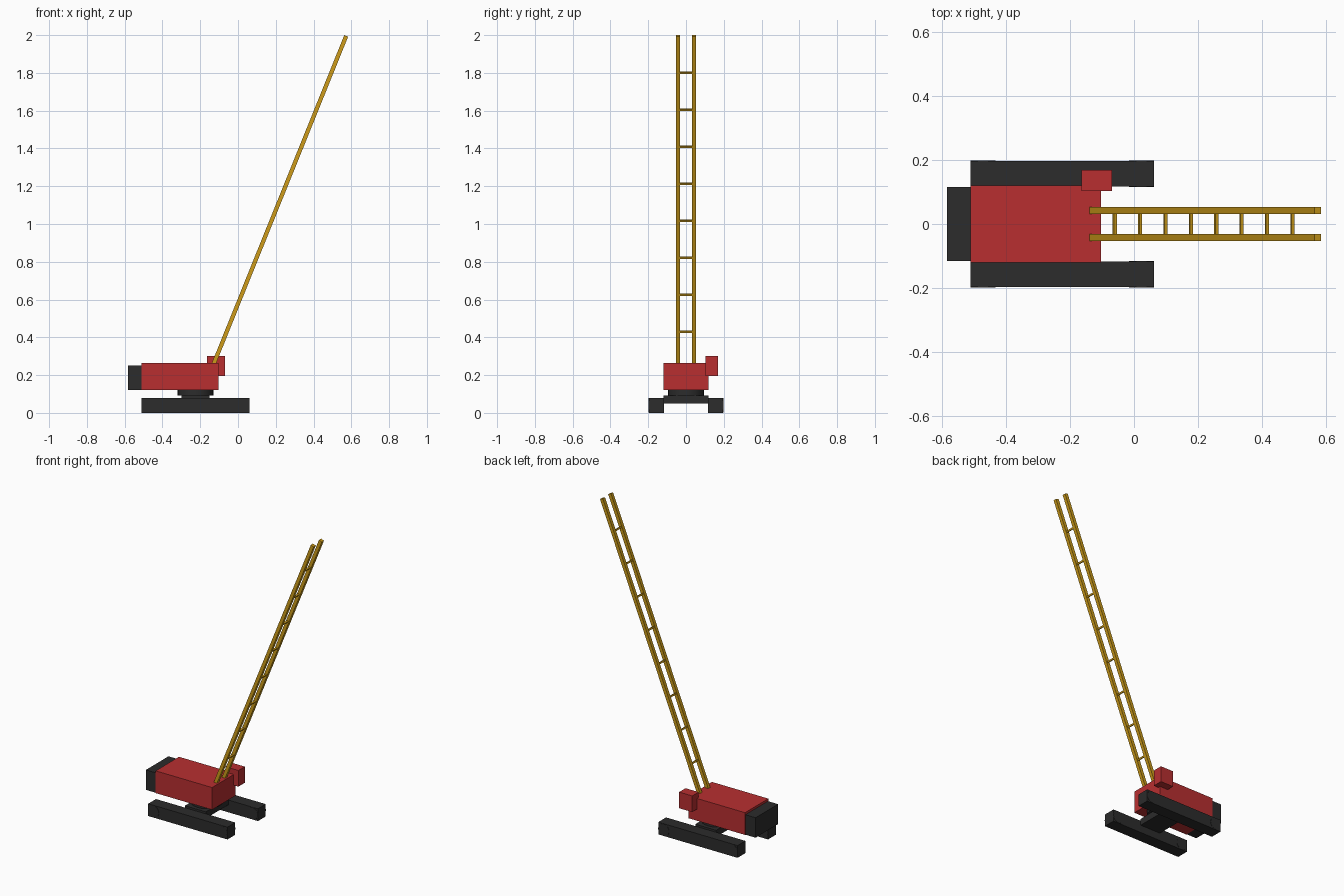
import bpy, math
from mathutils import Vector

if "Cube" in bpy.data.objects:
    bpy.data.objects.remove(bpy.data.objects["Cube"])


def material(name, rgb):
    m = bpy.data.materials.new(name)
    m.diffuse_color = (*rgb, 1.0)
    m.use_nodes = True
    m.node_tree.nodes["Principled BSDF"].inputs["Base Color"].default_value = m.diffuse_color
    return m


RED = material("red paint", (0.479, 0.028, 0.030))
DARK = material("dark steel", (0.025, 0.025, 0.025))
GOLD = material("golden yellow", (0.610, 0.330, 0.010))


def box(name, lo, hi, mat):
    """Axis-aligned box between two corners."""
    lo, hi = Vector(lo), Vector(hi)
    bpy.ops.mesh.primitive_cube_add(size=1, location=(lo + hi) / 2)
    ob = bpy.context.object
    ob.name = name
    ob.scale = hi - lo
    ob.data.materials.append(mat)
    return ob


def cylinder(name, centre, radius, depth, mat, sides=24, rot=(0, 0, 0)):
    bpy.ops.mesh.primitive_cylinder_add(vertices=sides, radius=radius, depth=depth,
                                        location=centre, rotation=rot)
    ob = bpy.context.object
    ob.name = name
    ob.data.materials.append(mat)
    bpy.ops.object.shade_smooth_by_angle(angle=math.radians(30))
    return ob


# Crawler tracks with end wheels just proud of the sides
for side, label in ((-1, "front"), (1, "back")):
    y = side * 0.157
    box(f"{label}_track", (-0.51, y - 0.04, 0), (0.062, y + 0.04, 0.08), DARK)
    for x, end in ((-0.471, "left"), (0.023, "right")):
        cylinder(f"{label}_{end}_wheel", (x, y, 0.04), 0.039, 0.083, DARK,
                 rot=(math.pi / 2, 0, 0))

# Undercarriage and turntable
box("undercarriage", (-0.30, -0.118, 0.05), (-0.15, 0.118, 0.093), DARK)
cylinder("turntable", (-0.225, 0, 0.107), 0.095, 0.028, DARK)

# Upper body
box("body", (-0.51, -0.12, 0.12), (-0.103, 0.12, 0.265), RED)
box("counterweight", (-0.583, -0.116, 0.12), (-0.509, 0.116, 0.25), DARK)
box("cab", (-0.163, 0.103, 0.195), (-0.069, 0.169, 0.30), RED)

# Raised boom: two rails joined by evenly spaced rungs
ANGLE = math.radians(68)
LENGTH = 1.9
foot = Vector((-0.139, 0, 0.234))
along = Vector((math.cos(ANGLE), 0, math.sin(ANGLE)))
tilt = (0, -ANGLE, 0)


def boom_part(name, centre, size):
    bpy.ops.mesh.primitive_cube_add(size=1, location=centre, rotation=tilt)
    ob = bpy.context.object
    ob.name = name
    ob.scale = size
    ob.data.materials.append(GOLD)


for side, label in ((-1, "front"), (1, "back")):
    boom_part(f"boom_{label}_rail", foot + along * LENGTH / 2 + Vector((0, side * 0.042, 0)),
              (LENGTH, 0.022, 0.022))
for i in range(1, 9):
    boom_part(f"boom_rung_{i}", foot + along * LENGTH * i / 9, (0.01, 0.07, 0.01))
